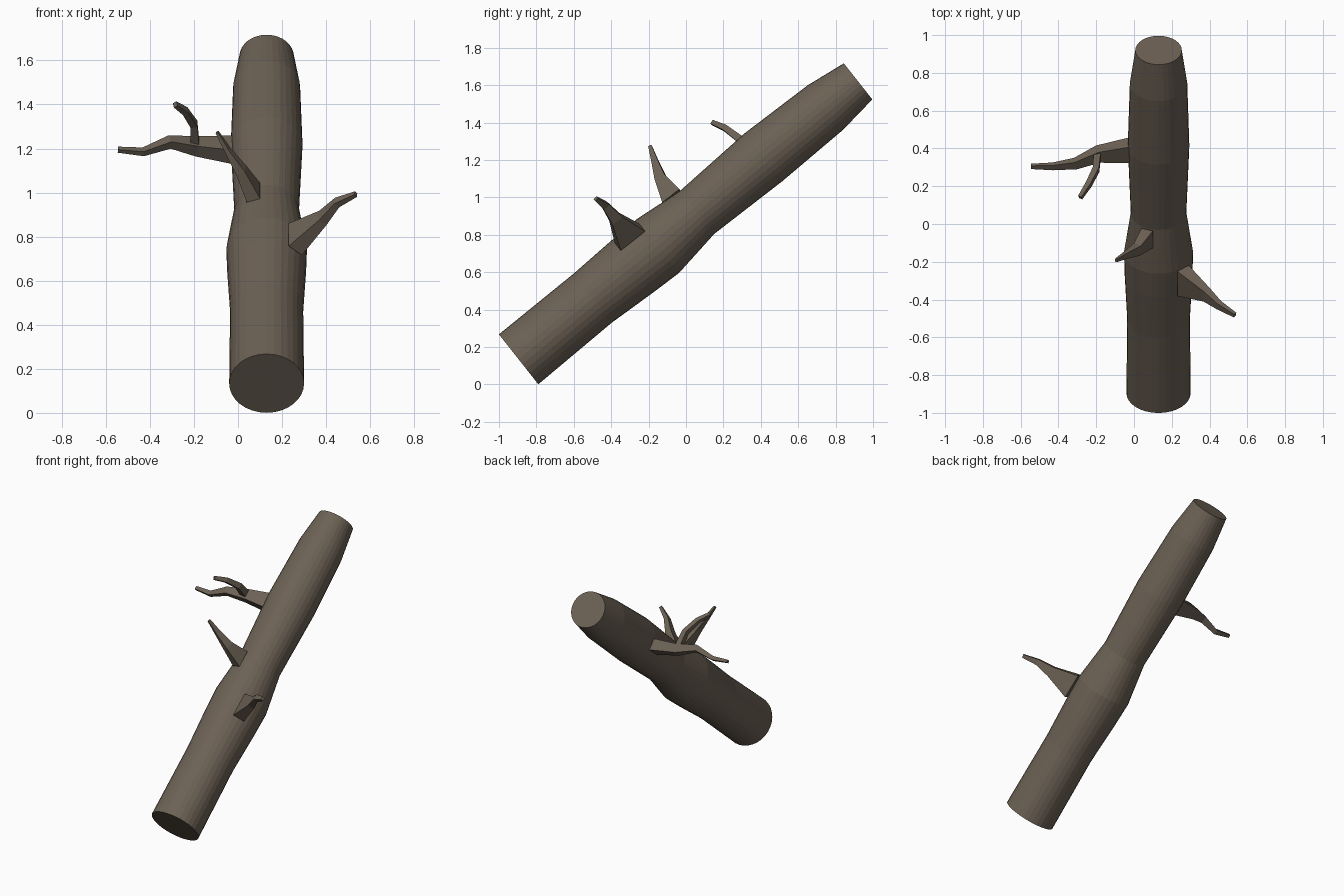
import bpy
import bmesh
from math import cos, sin, pi, radians
from mathutils import Vector

cube = bpy.data.objects.get("Cube")
if cube:
    bpy.data.objects.remove(cube, do_unlink=True)

# Bark colour
bark = bpy.data.materials.new("grey brown bark")
bark.use_nodes = True
color = (0.15, 0.12, 0.09, 1)
bark.diffuse_color = color
bark.node_tree.nodes["Principled BSDF"].inputs["Base Color"].default_value = color

TRUNK_X = 0.13
TILT = radians(38.3)
AXIS = Vector((0, cos(TILT), sin(TILT)))
SIDE = Vector((1, 0, 0))
UP = SIDE.cross(AXIS)


def loft(name, rings):
    """Skin a list of equal-length point rings and cap both ends."""
    bm = bmesh.new()
    loops = [[bm.verts.new(p) for p in ring] for ring in rings]
    n = len(loops[0])
    for a, b in zip(loops, loops[1:]):
        for i in range(n):
            j = (i + 1) % n
            bm.faces.new((a[i], a[j], b[j], b[i]))
    bm.faces.new(loops[0][::-1])
    bm.faces.new(loops[-1])
    bmesh.ops.recalc_face_normals(bm, faces=bm.faces)
    mesh = bpy.data.meshes.new(name)
    bm.to_mesh(mesh)
    bm.free()
    mesh.materials.append(bark)
    obj = bpy.data.objects.new(name, mesh)
    bpy.context.collection.objects.link(obj)
    return obj


def branch(name, path, from_trunk=True):
    """Four-sided tapering branch; path rows are (x, y, z, half length, half width)."""
    pts = [Vector(row[:3]) for row in path]
    rings = []
    for i, row in enumerate(path):
        t = (pts[min(i + 1, len(pts) - 1)] - pts[max(i - 1, 0)]).normalized()
        if i == 0 and from_trunk:
            # The foot lies flat against the trunk
            d = pts[0] - Vector((TRUNK_X, trunk[0][0], trunk[0][1]))
            t = (d - AXIS * d.dot(AXIS)).normalized()
        v = (AXIS - t * AXIS.dot(t)).normalized()
        u = t.cross(v)
        a, b = v * row[3], u * row[4]
        rings.append([pts[i] + a + b, pts[i] - a + b, pts[i] - a - b, pts[i] + a - b])
    return loft(name, rings)


# Leaning trunk: centre y, centre z, radius
trunk = [(-0.895, 0.134, 0.17), (-0.5, 0.46, 0.166), (-0.275, 0.64, 0.179),
         (-0.15, 0.74, 0.183), (0.06, 0.92, 0.147), (0.415, 1.215, 0.163),
         (0.745, 1.48, 0.152), (0.92, 1.62, 0.123)]
SEGMENTS = 32
loft("trunk", [
    [Vector((TRUNK_X, y, z)) + (SIDE * cos(k * 2 * pi / SEGMENTS)
                                + UP * sin(k * 2 * pi / SEGMENTS)) * r
     for k in range(SEGMENTS)] for y, z, r in trunk])

# Long branch on the right side and its fork
branch("right_branch", [
    (-0.02, 0.39, 1.195, 0.055, 0.04), (-0.19, 0.37, 1.21, 0.036, 0.03),
    (-0.31, 0.32, 1.23, 0.024, 0.02), (-0.43, 0.305, 1.185, 0.016, 0.013),
    (-0.545, 0.305, 1.195, 0.011, 0.009)])
branch("right_branch_fork", [
    (-0.195, 0.375, 1.21, 0.026, 0.02), (-0.2, 0.29, 1.31, 0.02, 0.016),
    (-0.24, 0.21, 1.37, 0.016, 0.014), (-0.285, 0.14, 1.4, 0.012, 0.01)], False)

# Thin twig on the upper face
branch("middle_twig", [
    (0.07, -0.075, 1.0, 0.058, 0.032), (0.015, -0.135, 1.1, 0.03, 0.022),
    (-0.045, -0.165, 1.19, 0.018, 0.011), (-0.095, -0.192, 1.275, 0.009, 0.006)])

# Broad-footed branch on the left side
branch("left_branch", [
    (0.26, -0.3, 0.788, 0.083, 0.04), (0.385, -0.375, 0.885, 0.034, 0.022),
    (0.45, -0.43, 0.955, 0.02, 0.015), (0.535, -0.482, 0.993, 0.011, 0.009)])
